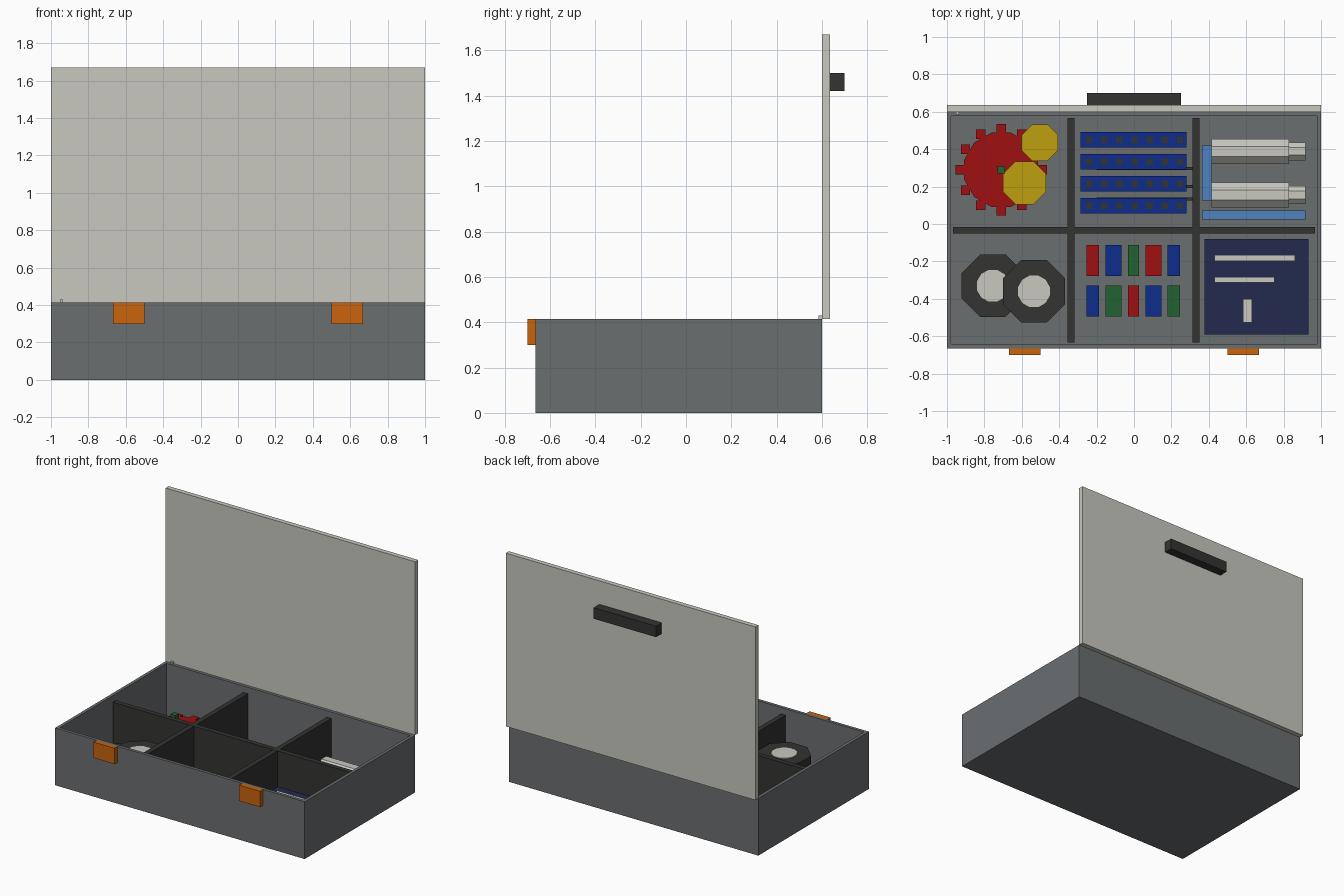
import bpy, bmesh, math
from mathutils import Matrix

if "Cube" in bpy.data.objects:
    bpy.data.objects.remove(bpy.data.objects["Cube"])


def material(name, r, g, b):
    m = bpy.data.materials.new(name)
    m.diffuse_color = (r, g, b, 1)
    m.use_nodes = True
    m.node_tree.nodes["Principled BSDF"].inputs["Base Color"].default_value = m.diffuse_color
    return m


GREY = material("slate grey", .145, .157, .163)
LIGHT = material("light grey", .578, .578, .527)
DARK = material("charcoal", .033, .033, .032)
ORANGE = material("orange", .578, .127, .004)
RED = material("red", .352, .005, .006)
BLUE = material("blue", .0044, .026, .262)
SKY = material("sky blue", .08, .223, .53)
NAVY = material("navy", .016, .023, .076)
YELLOW = material("yellow", .515, .352, .0044)
GREEN = material("green", .016, .122, .032)


def finish(name, bm, mat):
    me = bpy.data.meshes.new(name)
    bm.to_mesh(me)
    bm.free()
    me.materials.append(mat)
    ob = bpy.data.objects.new(name, me)
    bpy.context.collection.objects.link(ob)
    return ob


def add_box(bm, x0, x1, y0, y1, z0, z1):
    mat = Matrix.Translation(((x0 + x1) / 2, (y0 + y1) / 2, (z0 + z1) / 2))
    mat = mat @ Matrix.Diagonal((x1 - x0, y1 - y0, z1 - z0, 1))
    bmesh.ops.create_cube(bm, size=1, matrix=mat)


def box(name, mat, *bounds):
    bm = bmesh.new()
    add_box(bm, *bounds)
    return finish(name, bm, mat)


def add_prism(bm, x, y, z0, z1, r, sides=8):
    # upright prism with a flat side facing front
    m = Matrix.Translation((x, y, (z0 + z1) / 2)) @ Matrix.Rotation(math.pi / sides, 4, 'Z')
    bmesh.ops.create_cone(bm, cap_ends=True, segments=sides, radius1=r, radius2=r,
                          depth=z1 - z0, matrix=m)


def prism(name, mat, *args):
    bm = bmesh.new()
    add_prism(bm, *args)
    return finish(name, bm, mat)


def rod_x(name, mat, x0, x1, y, z, r):
    bm = bmesh.new()
    m = Matrix.Translation(((x0 + x1) / 2, y, z)) @ Matrix.Rotation(math.pi / 2, 4, 'Y')
    m = m @ Matrix.Rotation(math.pi / 8, 4, 'Z')
    bmesh.ops.create_cone(bm, cap_ends=True, segments=8, radius1=r, radius2=r,
                          depth=x1 - x0, matrix=m)
    return finish(name, bm, mat)


FLOOR, RIM = .03, .415

# Open tray: inset the top face and push it down
bm = bmesh.new()
add_box(bm, -1, 1, -.665, .6, 0, RIM)
bm.normal_update()
top = max(bm.faces, key=lambda f: f.calc_center_median().z)
bmesh.ops.inset_individual(bm, faces=[top], thickness=.032)
ret = bmesh.ops.extrude_discrete_faces(bm, faces=[top])
inner = ret["faces"][0]
bmesh.ops.translate(bm, verts=inner.verts, vec=(0, 0, FLOOR - RIM))
finish("case_tray", bm, GREY)

# Lid, handle, hinge pin, latches
box("lid", LIGHT, -1, 1, .6, .635, RIM, 1.67)
box("lid_handle", DARK, -.25, .25, .635, .70, 1.42, 1.50)
box("hinge_pin", LIGHT, -.952, -.935, .585, .6, RIM, .43)
for i, x in enumerate((-.667, .5)):
    box(f"latch_{i}", ORANGE, x, x + .167, -.70, -.665, .30, RIM)

# Compartment dividers
box("divider_long", DARK, -.968, .968, -.05, -.015, FLOOR, .375)
for i, x in enumerate((-.337, .332)):
    box(f"divider_cross_{i}", DARK, x - .018, x + .018, -.633, .568, FLOOR, .374)

# Big gear: disc with twelve square teeth, plus small gears and axle
GX, GY = -.71, .29
bm = bmesh.new()
add_prism(bm, GX, GY, .05, .12, .205, 12)
for i in range(12):
    a = i * math.pi / 6
    x, y = GX + .22 * math.cos(a), GY + .22 * math.sin(a)
    add_box(bm, x - .025, x + .025, y - .025, y + .025, .052, .118)
finish("large_gear", bm, RED)
prism("medium_gear", YELLOW, -.585, .22, .06, .15, .125)
prism("small_gear", YELLOW, -.503, .435, .06, .145, .106)
box("gear_axle", GREEN, GX - .02, GX + .02, GY - .02, GY + .02, FLOOR, .23)

# Wheels: tyre with a pale hub
for i, (x, y, z0, z1) in enumerate(((-.755, -.33, .04, .16), (-.535, -.36, .13, .25))):
    prism(f"tyre_{i}", DARK, x, y, z0, z1, .18)
    prism(f"hub_{i}", LIGHT, x, y, z0 - .005, z1 + .005, .088, 12)

# Beams with rows of dark holes, and thin pins beside them
for i, y in enumerate((.45, .333, .215, .097)):
    box(f"beam_{i}", BLUE, -.285, .28, y - .041, y + .041, FLOOR, .08)
    bm = bmesh.new()
    for j in range(7):
        x = -.24 + .081 * j
        add_box(bm, x - .017, x + .017, y - .017, y + .017, .075, .083)
    finish(f"beam_holes_{i}", bm, DARK)
for i, y in enumerate((.297, .2, .133)):
    box(f"pin_{i}", DARK, -.2, .316, y - .008, y + .008, .035, .055)

# Loose bricks in two rows
WIDTHS = (.066, .085, .06, .085, .066)
XS = (-.22, -.11, -.003, .105, .213)
for row, (y, mats) in enumerate(((-.195, (RED, BLUE, GREEN, RED, BLUE)),
                                 (-.412, (BLUE, GREEN, RED, BLUE, GREEN)))):
    for i, (x, w, m) in enumerate(zip(XS, WIDTHS, mats)):
        box(f"brick_{row}_{i}", m, x - w / 2, x + w / 2, y - .082, y + .082, FLOOR, .115)

# Motors with a slimmer shaft end, and sky blue liftarms
for i, y in enumerate((.388, .155)):
    rod_x(f"motor_{i}", LIGHT, .415, .83, y, .11, .072)
    rod_x(f"motor_end_{i}", LIGHT, .83, .917, y, .11, .053)
box("liftarm_short", SKY, .363, .415, .125, .42, FLOOR, .09)
box("liftarm_long", SKY, .363, .917, .025, .073, FLOOR, .09)

# Control unit with pale strips on top
box("control_unit", NAVY, .377, .932, -.59, -.08, FLOOR, .135)
for i, (x0, x1, y0, y1) in enumerate(((.43, .862, -.198, -.165), (.43, .75, -.312, -.283),
                                      (.582, .632, -.527, -.4))):
    box(f"control_strip_{i}", LIGHT, x0, x1, y0, y1, .13, .153)
